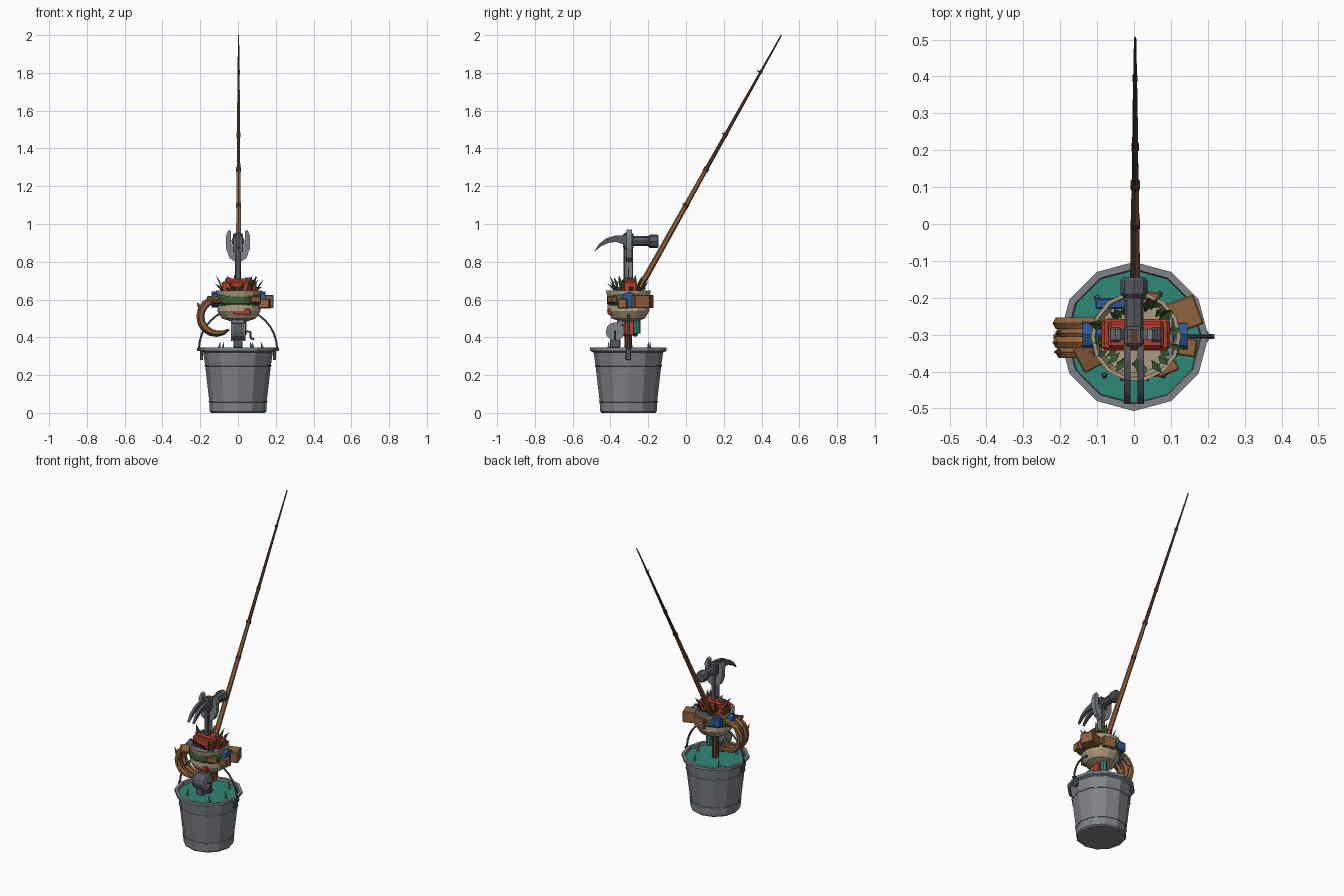
import bpy, bmesh, math, random
from mathutils import Vector, Matrix

if "Cube" in bpy.data.objects:
    bpy.data.objects.remove(bpy.data.objects["Cube"])

random.seed(4)
CY = -0.305  # bucket axis


def mat(name, r, g, b):
    m = bpy.data.materials.new(name)
    m.diffuse_color = (r, g, b, 1)
    m.use_nodes = True
    m.node_tree.nodes["Principled BSDF"].inputs["Base Color"].default_value = m.diffuse_color
    return m


STEEL = mat("bucket steel", .21, .23, .25)
IRON = mat("dark iron", .095, .1, .12)
WATER = mat("teal water", .03, .25, .19)
WOOD = mat("light wood", .28, .125, .05)
DARKWOOD = mat("dark wood", .11, .045, .025)
RED = mat("red paint", .45, .05, .025)
GREEN = mat("leaf green", .045, .105, .035)
BLUE = mat("blue cloth", .025, .1, .3)
TAN = mat("tan weave", .42, .33, .22)


def finish(name, bm, m):
    bmesh.ops.recalc_face_normals(bm, faces=bm.faces)
    me = bpy.data.meshes.new(name)
    bm.to_mesh(me)
    bm.free()
    ob = bpy.data.objects.new(name, me)
    bpy.context.collection.objects.link(ob)
    me.materials.append(m)
    return ob


def lathe(name, prof, m, n=12, at=(0, CY, 0), sy=1, caps=True):
    """Revolve (radius, z) points about the vertical axis."""
    bm = bmesh.new()
    rings = [[bm.verts.new((at[0] + r * math.cos(math.tau * i / n),
                            at[1] + sy * r * math.sin(math.tau * i / n), at[2] + z))
              for i in range(n)] for r, z in prof]
    for a, b in zip(rings, rings[1:]):
        for i in range(n):
            bm.faces.new((a[i], a[(i + 1) % n], b[(i + 1) % n], b[i]))
    if caps:
        bm.faces.new(rings[0])
        bm.faces.new(rings[-1])
    return finish(name, bm, m)


def box(name, c, s, m, rz=0, rx=0, ry=0, bevel=.004):
    bm = bmesh.new()
    bmesh.ops.create_cube(bm, size=1, matrix=Matrix.Diagonal((*s, 1)))
    ob = finish(name, bm, m)
    ob.location, ob.rotation_euler = c, (rx, ry, rz)
    if bevel:
        b = ob.modifiers.new("edge", 'BEVEL')
        b.width, b.segments = bevel, 1
    return ob


def tube(name, pts, radii, m, n=6):
    """Sweep an n-sided section with a radius per point."""
    bm = bmesh.new()
    pts = [Vector(p) for p in pts]
    rings = []
    for i, p in enumerate(pts):
        t = (pts[min(i + 1, len(pts) - 1)] - pts[max(i - 1, 0)]).normalized()
        u = t.cross(Vector((1, 0, 0) if abs(t.x) < .7 else (0, 1, 0))).normalized()
        if rings and u.dot(last) < 0:
            u.negate()
        if i and abs(u.dot(last)) < .7:
            u = (last - t * last.dot(t)).normalized()
        last, v = u, t.cross(u)
        r = radii[i] if isinstance(radii, (list, tuple)) else radii
        rings.append([bm.verts.new(p + r * (u * math.cos(math.tau * k / n) + v * math.sin(math.tau * k / n)))
                      for k in range(n)])
    for a, b in zip(rings, rings[1:]):
        for k in range(n):
            bm.faces.new((a[k], a[(k + 1) % n], b[(k + 1) % n], b[k]))
    bm.faces.new(rings[0])
    bm.faces.new(rings[-1])
    return finish(name, bm, m)


def plate(name, outline, thick, m, frame):
    """Extrude a 2D outline; frame maps (a, b, depth) to space."""
    bm = bmesh.new()
    lo = [bm.verts.new(frame(a, b, -thick / 2)) for a, b in outline]
    hi = [bm.verts.new(frame(a, b, thick / 2)) for a, b in outline]
    bm.faces.new(lo)
    bm.faces.new(hi)
    for i in range(len(lo)):
        j = (i + 1) % len(lo)
        bm.faces.new((lo[i], lo[j], hi[j], hi[i]))
    return finish(name, bm, m)


# Bucket, hoops, water and bail handle
lathe("bucket", [(.142, 0), (.15, .008), (.152, .06), (.174, .25), (.184, .32), (.202, .328),
                 (.202, .345), (.183, .345), (.178, .31)], STEEL)
lathe("water", [(.177, .31), (.18, .327)], WATER)
for z, r in ((.06, .1525), (.25, .1745)):
    lathe("bucket_hoop", [(r, z - .004), (r + .003, z - .003), (r + .003, z + .003), (r, z + .004)],
          STEEL, caps=False)
for s in (-1, 1):
    box("handle_bracket", (s * .193, CY, .312), (.018, .03, .065), IRON)
    tube("handle_pin", [(s * .18, CY, .335), (s * .218, CY, .335)], .008, IRON)
tube("bucket_handle", [(.207 * math.cos(a), CY, .335 + .215 * math.sin(a))
                       for a in [math.pi * i / 16 for i in range(17)]], .006, IRON)
# Splash drops
for x, y in ((-.08, -.41), (.08, -.41), (-.1, -.2), (.07, -.19), (.13, -.31)):
    tube("splash_drop", [(x, y, .325), (x, y, .345), (x * .93, y, .375)], [.009, .007, .001], STEEL, 5)

# Tapered fishing rod with rings
foot, tip = Vector((0.003, -.285, .59)), Vector((0.003, .505, 2.0))


def rod(t):
    return foot.lerp(tip, t)


tube("rod_butt", [rod(0), rod(.36), rod(.5)], [.017, .0135, .011], WOOD)
tube("rod_tip", [rod(.495), rod(.75), rod(1)], [.0105, .008, .0035], DARKWOOD)
for t, r in ((.36, .015), (.495, .015), (.625, .0115), (.86, .008)):
    tube("rod_ferrule", [rod(t - .007), rod(t + .007)], r, DARKWOOD)
    if t != .495:
        tube("rod_guide", [rod(t), rod(t) + Vector((0, -.018, .01))], .003, IRON, 4)

# Claw hammer standing upright, head along y
tube("hammer_handle", [(0, -.305, .33), (0, -.305, .6), (0, -.305, .9)], [.021, .016, .015], DARKWOOD, 8)
box("hammer_eye", (0, -.305, .91), (.052, .055, .085), IRON, bevel=.008)
box("handle_wedge", (0, -.305, .953), (.02, .035, .004), DARKWOOD, bevel=0)
tube("hammer_neck", [(0, -.29, .91), (0, -.195, .91)], .026, IRON, 8)
tube("hammer_face", [(0, -.2, .908), (0, -.19, .908), (0, -.153, .908), (0, -.145, .908)],
     [.028, .036, .036, .03], IRON, 8)
claw = [(-.31, .94), (-.37, .94), (-.42, .925), (-.46, .895), (-.488, .852),
        (-.45, .882), (-.41, .9), (-.37, .905), (-.31, .885)]
for s in (-1, 1):
    plate("hammer_claw", claw, .018, IRON, lambda a, b, d, s=s: (s * .018 + d, a, b))

# Open-ended wrench with two jaws
half = [(.013, .6), (.015, .8), (.045, .82), (.063, .87), (.064, .935), (.05, .97),
        (.036, .96), (.037, .9), (.026, .875), (0, .865)]
plate("wrench", half + [(-x, z) for x, z in half[-2::-1]], .03, STEEL,
      lambda a, b, d: (a, -.3 + d, b))
box("wrench_shank", (0, -.305, .79), (.028, .05, .18), IRON)

# Woven bowl holding the clutter
lathe("woven_bowl", [(.045, .485), (.09, .5), (.115, .54), (.112, .6), (.12, .638), (.122, .648),
                     (.112, .648), (.1, .615)], TAN, 14, (.005, CY, 0))
lathe("cloth_band", [(.117, .568), (.126, .58), (.124, .615), (.116, .632)], GREEN, 14,
      (.005, CY, 0), .93, caps=False)

# Red tool box with lid and handle
box("tool_box", (.005, -.3, .66), (.185, .085, .07), RED, bevel=.008)
box("tool_box_lid", (.005, -.3, .698), (.15, .075, .025), RED, bevel=.008)
for s in (-1, 1):
    box("tool_box_latch", (.005 + s * .055, -.3, .708), (.03, .04, .015), IRON)

# Blue bedroll, planks and metal sheet
tube("blue_roll", [(-.14, -.3, .6), (.145, -.3, .6)], .042, BLUE, 8)
box("blue_bundle", (-.06, -.215, .61), (.09, .03, .06), BLUE)
box("wood_block", (.135, -.245, .59), (.085, .085, .07), WOOD, rz=.35)
box("wood_plank", (.12, -.33, .578), (.1, .05, .05), WOOD, rz=-.15)
box("wood_plank", (-.115, -.355, .6), (.08, .07, .02), WOOD, rz=.5, rx=.3)
box("wood_chip", (.09, -.392, .6), (.06, .03, .035), WOOD, rz=.4)
box("wood_chip", (.03, -.2, .59), (.08, .04, .07), WOOD, rz=-.2)
box("metal_sheet", (.09, -.305, .642), (.035, .13, .012), STEEL)

# Curled horn bundle on the left, each strand tapered to a point
for k in range(4):
    y, r = -.347 + k * .026, .088 + .007 * (k % 2)
    arc = [math.radians(70 + 22 * i) for i in range(12)]
    tube("horn_strand", [(-.108 + r * math.cos(a), y, .51 + r * math.sin(a)) for a in arc],
         [.018] * 8 + [.016, .013, .009, .002], WOOD)
    tube("horn_spike", [(-.18, y, .535), (-.2, y, .545), (-.217 + .004 * k, y, .585 - .02 * (k % 2))],
         [.014, .011, .001], WOOD, 5)

# Leaves tucked around the bowl
for i in range(34):
    a = math.tau * i / 34 + random.uniform(-.1, .1)
    d = Vector((math.cos(a), math.sin(a) * .9, 0))
    s = Vector((-d.y, d.x, 0)) * random.uniform(.008, .014)
    base = Vector((.005, CY, .635)) + d * random.uniform(.055, .09)
    end = base + d * random.uniform(.02, .05) + Vector((0, 0, random.uniform(.015, .1)))
    mid = base.lerp(end, .5) + Vector((0, 0, .012))
    bm = bmesh.new()
    v = [bm.verts.new(p) for p in (base, mid + s, end, mid - s)]
    top = bm.verts.new(mid + d * .005)
    for j in range(4):
        bm.faces.new((v[j], v[(j + 1) % 4], top))
    bm.faces.new(v)
    finish("leaf", bm, GREEN)

# Reel, hanging weights and bottles under the bowl
tube("reel_drum", [(-.03, -.375, .43), (.035, -.375, .43)], .047, IRON, 12)
for x in (-.033, .036):
    tube("reel_side", [(x - .004, -.375, .43), (x + .004, -.375, .43)], .05, STEEL, 12)
box("reel_foot", (0, -.375, .367), (.05, .055, .045), IRON)
tube("reel_crank", [(.04, -.375, .43), (.065, -.375, .43), (.068, -.375, .395), (.085, -.375, .39)],
     .006, IRON)
box("reel_mount", (0, -.34, .485), (.07, .05, .04), STEEL)
tube("teal_bottle", [(.015, -.262, .42), (.015, -.262, .49), (.015, -.262, .52)], [.02, .02, .01], WATER, 8)
box("red_tag", (.02, -.4, .535), (.09, .03, .03), RED)
box("red_float", (.03, -.3, .46), (.03, .05, .1), RED)
